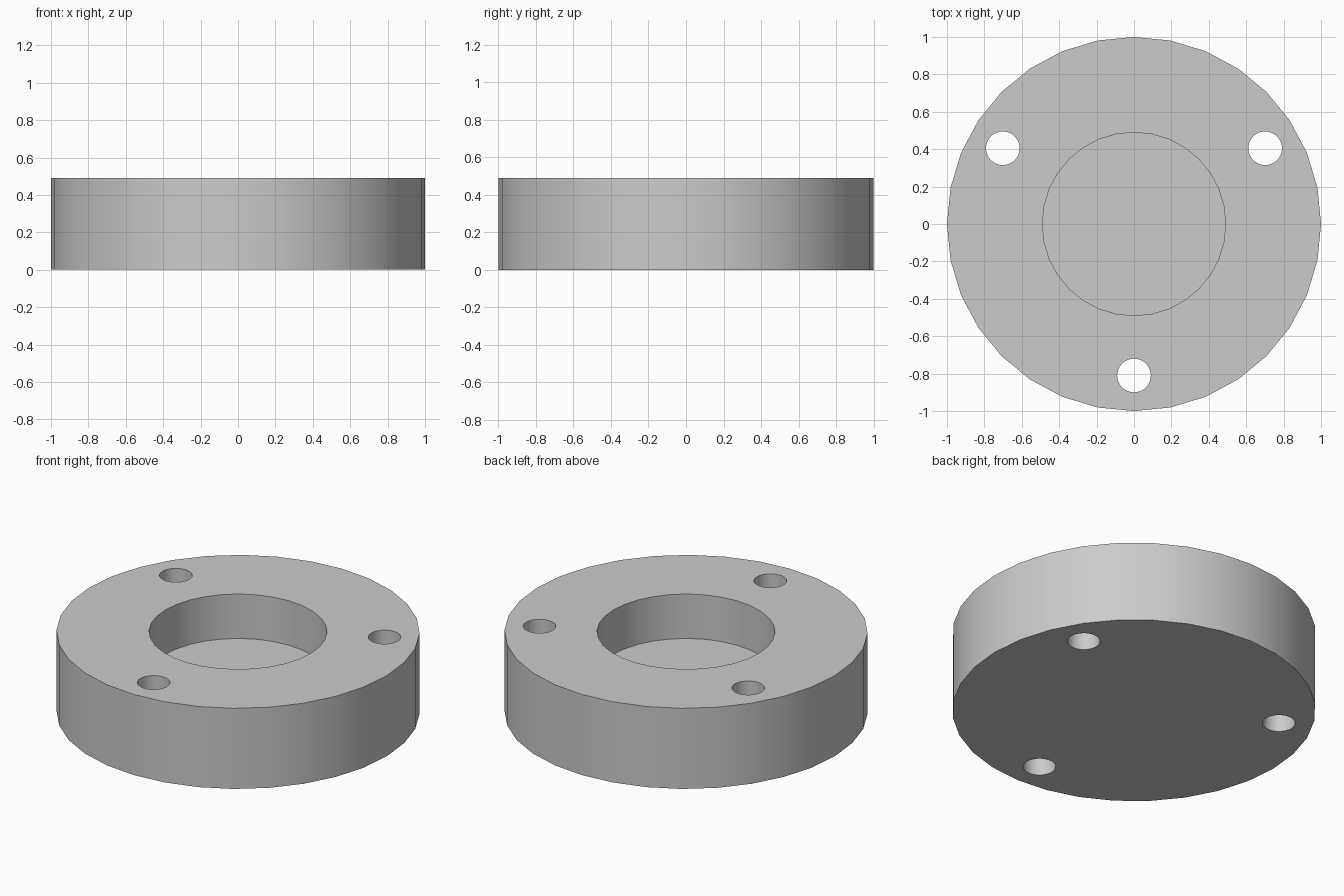
import bpy
from math import sin, cos, radians

if "Cube" in bpy.data.objects:
    bpy.data.objects.remove(bpy.data.objects["Cube"])

HEIGHT, FLOOR = 0.49, 0.22


def cylinder(name, radius, z0, z1, x=0, y=0, sides=32):
    bpy.ops.mesh.primitive_cylinder_add(vertices=sides, radius=radius, depth=z1 - z0,
                                        location=(x, y, (z0 + z1) / 2))
    obj = bpy.context.object
    obj.name = name
    return obj


def cut(target, cutter):
    cutter.hide_render = True
    mod = target.modifiers.new("cut", 'BOOLEAN')
    mod.operation = 'DIFFERENCE'
    mod.solver = 'EXACT'
    mod.object = cutter
    bpy.context.view_layer.objects.active = target
    bpy.ops.object.modifier_apply(modifier=mod.name)
    bpy.data.objects.remove(cutter)


# Round flange body
flange = cylinder("flange", 1.0, 0, HEIGHT)

# Blind central pocket
cut(flange, cylinder("pocket_cutter", 0.49, FLOOR, HEIGHT + 0.2))

# Three through bolt holes
for deg in (30, 150, 270):
    a = radians(deg)
    cut(flange, cylinder("bolt_hole_cutter", 0.09, -0.2, HEIGHT + 0.2,
                         0.81 * cos(a), 0.81 * sin(a)))

# Smooth walls with crisp rims
bpy.ops.object.select_all(action='DESELECT')
flange.select_set(True)
bpy.context.view_layer.objects.active = flange
bpy.ops.object.shade_smooth_by_angle(angle=radians(30))
